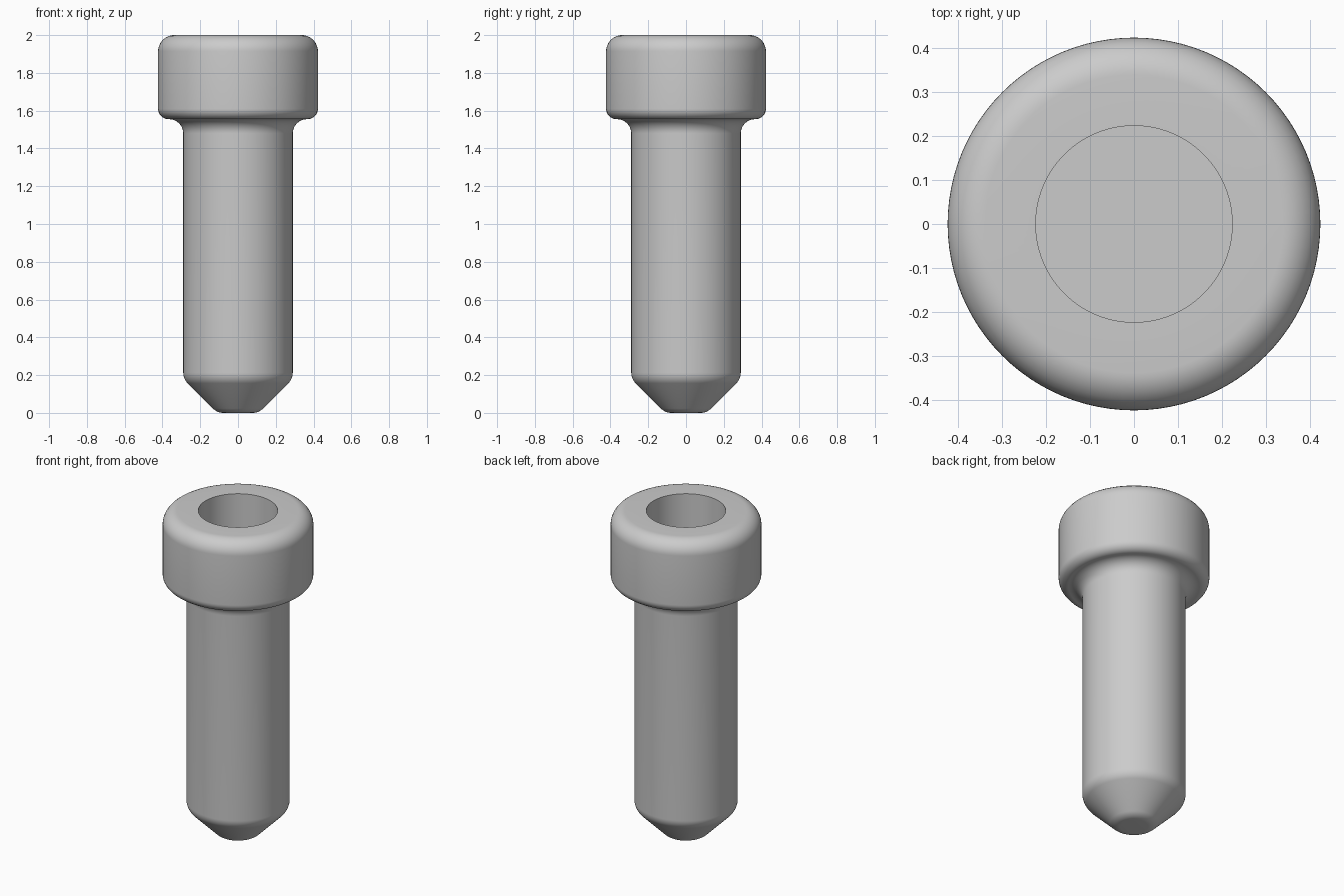
import bpy, bmesh, math
from mathutils import Vector

old = bpy.data.objects.get("Cube")
if old:
    bpy.data.objects.remove(old, do_unlink=True)

SEGMENTS = 96

steel = bpy.data.materials.new("plain grey")
steel.use_nodes = True
grey = (0.6, 0.6, 0.6, 1)
steel.diffuse_color = grey
steel.node_tree.nodes["Principled BSDF"].inputs["Base Color"].default_value = grey


def rounded(corners, steps=8):
    """Turn (radius, height, fillet) corners into a profile with round fillets."""
    points = []
    for i, (r, z, fillet) in enumerate(corners):
        p = Vector((r, z))
        if not fillet:
            points.append(p)
            continue
        a = (Vector(corners[i - 1][:2]) - p).normalized()
        b = (Vector(corners[i + 1][:2]) - p).normalized()
        half = a.angle(b) / 2
        centre = p + (a + b).normalized() * fillet / math.sin(half)
        start = p + a * fillet / math.tan(half) - centre
        end = p + b * fillet / math.tan(half) - centre
        for k in range(steps + 1):
            arm = start.lerp(end, k / steps).normalized() * fillet
            points.append(centre + arm)
    return points


def lathe(name, profile):
    bm = bmesh.new()
    verts = [bm.verts.new((p.x, 0, p.y)) for p in profile]
    edges = [bm.edges.new(pair) for pair in zip(verts, verts[1:])]
    bmesh.ops.spin(bm, geom=verts + edges, axis=(0, 0, 1), cent=(0, 0, 0),
                   angle=math.tau, steps=SEGMENTS)
    bmesh.ops.remove_doubles(bm, verts=bm.verts, dist=0.0001)
    bmesh.ops.recalc_face_normals(bm, faces=bm.faces)
    mesh = bpy.data.meshes.new(name)
    bm.to_mesh(mesh)
    bm.free()
    mesh.materials.append(steel)
    obj = bpy.data.objects.new(name, mesh)
    bpy.context.collection.objects.link(obj)
    bpy.ops.object.select_all(action="DESELECT")
    obj.select_set(True)
    bpy.context.view_layer.objects.active = obj
    bpy.ops.object.shade_smooth_by_angle(angle=math.radians(35))
    return obj


# Pin: chamfered tip, shaft, filleted collar, round-edged head, blind socket
lathe("headed_pin", rounded([
    (0, 0, 0),
    (0.11, 0, 0.08),
    (0.29, 0.18, 0.08),
    (0.29, 1.555, 0.075),
    (0.423, 1.555, 0.055),
    (0.423, 2, 0.085),
    (0.223, 2, 0),
    (0.223, 1.7, 0),
    (0, 1.7, 0),
]))
